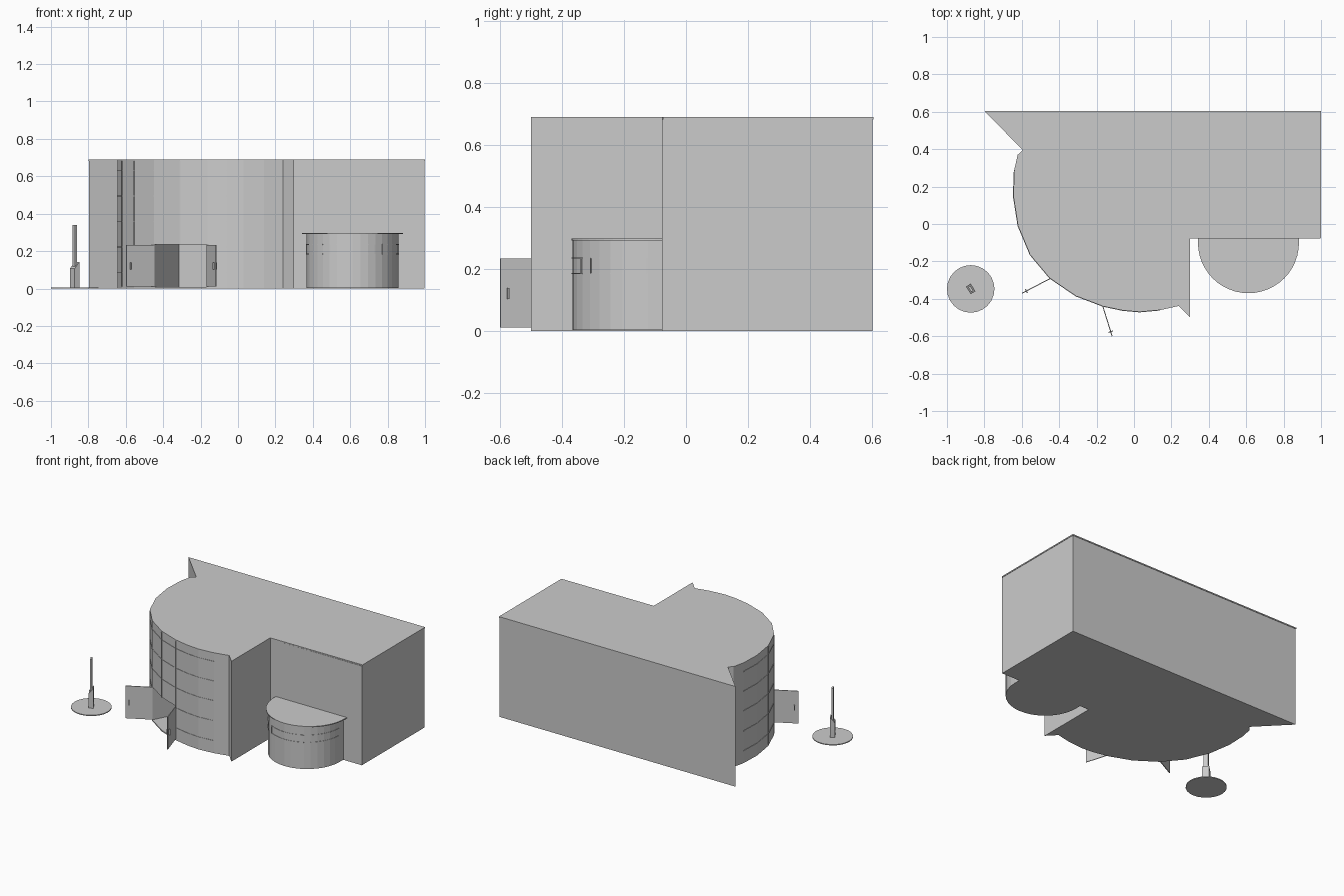
import bpy, bmesh, math
from mathutils import Vector

if "Cube" in bpy.data.objects:
    bpy.data.objects.remove(bpy.data.objects["Cube"])


def prism(name, pts, z0, z1):
    """Extrude a plan outline between two heights."""
    bm = bmesh.new()
    f = bm.faces.new([bm.verts.new((x, y, z0)) for x, y in pts])
    top = bmesh.ops.extrude_face_region(bm, geom=[f])["geom"]
    bmesh.ops.translate(bm, vec=(0, 0, z1 - z0),
                        verts=[v for v in top if isinstance(v, bmesh.types.BMVert)])
    bmesh.ops.recalc_face_normals(bm, faces=bm.faces[:])
    me = bpy.data.meshes.new(name)
    bm.to_mesh(me)
    bm.free()
    ob = bpy.data.objects.new(name, me)
    bpy.context.collection.objects.link(ob)
    return ob


def slab(name, a, b, t, z0, z1):
    """Upright strip of thickness t along the plan segment a-b."""
    a, b = Vector(a), Vector(b)
    d = (b - a).normalized()
    n = Vector((-d.y, d.x)) * t / 2
    return prism(name, [a - n, b - n, b + n, a + n], z0, z1)


def arc(cx, cy, r, a0, a1, n):
    return [(cx + r * math.cos(math.radians(a0 + (a1 - a0) * i / n)),
             cy + r * math.sin(math.radians(a0 + (a1 - a0) * i / n))) for i in range(n + 1)]


# main building with curved glazed corner
curve = [(-0.64, 0.29), (-0.645, 0.15), (-0.62, -0.01), (-0.555, -0.165), (-0.45, -0.29),
         (-0.31, -0.385), (-0.165, -0.44), (-0.06, -0.462), (0.03, -0.47), (0.14, -0.46)]
outline = ([(-0.797, 0.602), (-0.595, 0.395), (-0.622, 0.37)] + curve +
           [(0.24, -0.438), (0.30, -0.5), (0.30, -0.078), (0.997, -0.078), (0.997, 0.602)])
building = prism("building", outline, 0, 0.682)
roof = [(-0.80, 0.605)] + outline[1:-2] + [(1.0, -0.075), (1.0, 0.605)]
prism("roof_slab", roof, 0.682, 0.69)

# entrance recess
hinge_l, hinge_r = Vector((-0.447, -0.291)), Vector((-0.167, -0.439))
d = (hinge_r - hinge_l).normalized()
inward = Vector((-d.y, d.x))
cutter = prism("entrance_cutter",
               [hinge_l - inward * 0.06, hinge_r - inward * 0.06,
                hinge_r + inward * 0.28, hinge_l + inward * 0.28], 0.008, 0.235)
cutter.hide_render = True
cutter.hide_set(True)
m = building.modifiers.new("entrance", "BOOLEAN")
m.operation, m.solver, m.object = "DIFFERENCE", "EXACT", cutter

# open doors with handles
for side, a, b in (("left", hinge_l, Vector((-0.598, -0.37))),
                   ("right", hinge_r, Vector((-0.117, -0.60)))):
    slab(side + "_door", a, b, 0.005, 0.01, 0.233)
    e = (b - a).normalized()
    p = b - e * 0.025
    n = Vector((-e.y, e.x))
    slab(side + "_door_handle", p - n * 0.012, p + n * 0.012, 0.006, 0.102, 0.138)

# glazing bars on the curved front, broken at the doorway
for z in (0.085, 0.222, 0.36, 0.495, 0.63):
    for i, (a, b) in enumerate(zip(curve, curve[1:])):
        if z < 0.23 and i in (4, 5):
            continue
        slab("horizontal_bar", a, b, 0.005, z - 0.002, z + 0.002)
for i in (2, 3, 5, 6):
    p = Vector(curve[i])
    e = (Vector(curve[i + 1]) - Vector(curve[i - 1])).normalized() * 0.003
    slab("vertical_bar", p - e, p + e, 0.006, 0.235 if i > 4 else 0.01, 0.682)

# rounded side kiosk with thin roof
cx, cy, r = 0.612, -0.122, 0.245
prism("kiosk", [(cx - r, -0.07)] + arc(cx, cy, r, 180, 360, 18) + [(cx + r, -0.07)], 0.002, 0.293)
prism("kiosk_roof", [(0.342, -0.07)] + arc(cx, -0.1, 0.27, 180, 360, 24) + [(0.882, -0.07)],
      0.292, 0.298)

# kiosk window frames
for a0, a1 in ((180, 230), (240, 300), (310, 360)):
    pts = arc(cx, cy, r, a0, a1, round((a1 - a0) / 10))
    for z in (0.185, 0.235):
        for a, b in zip(pts, pts[1:]):
            slab("window_rail", a, b, 0.005, z - 0.002, z + 0.002)
    for k, ang in ((0, a0 + 1), (1, a1 - 1)):
        slab("window_jamb", *arc(cx, cy, r, ang - 0.5, ang + 0.5, 1), 0.006, 0.185, 0.235)

# freestanding sign: round base, sloped plinth, slim post
c = Vector((-0.873, -0.347))
prism("sign_base", arc(c.x, c.y, 0.127, 0, 345, 23), 0, 0.006)
u = Vector((0.53, -0.85)).normalized()
plinth = slab("sign_plinth", c - u * 0.024, c + u * 0.024, 0.03, 0.006, 0.125)
for v in plinth.data.vertices:
    if v.co.z > 0.1:
        v.co.z += (v.co.xy - c).dot(Vector((-u.y, u.x))) * 1.2
slab("sign_post", c - u * 0.015, c + u * 0.015, 0.012, 0.1, 0.34)
